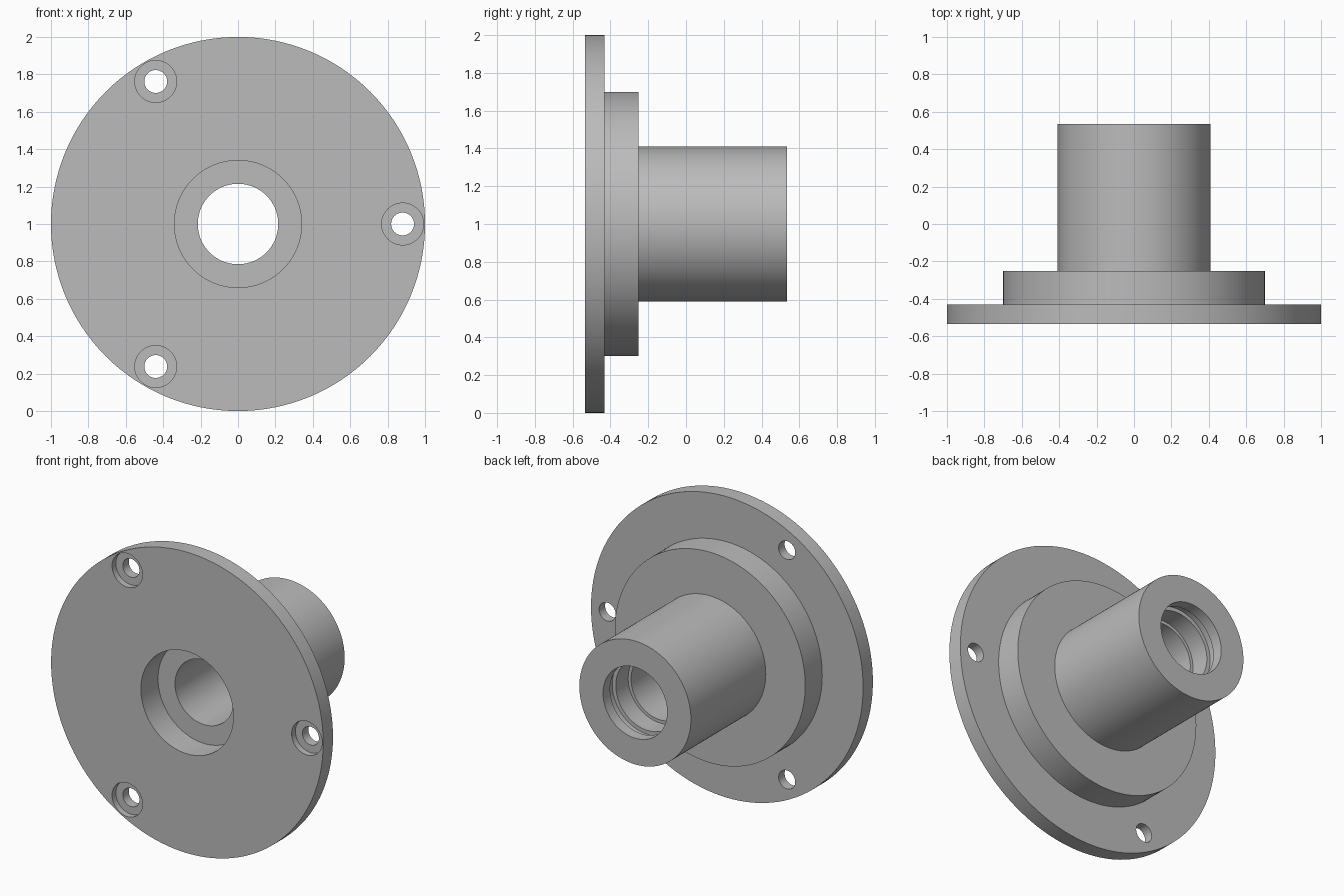
import bpy, bmesh, math
from mathutils import Matrix, Vector

cube = bpy.data.objects.get("Cube")
if cube:
    bpy.data.objects.remove(cube, do_unlink=True)

# Single plain metal colour
metal = bpy.data.materials.new("grey_metal")
metal.use_nodes = True
grey = (0.5, 0.5, 0.5, 1)
metal.diffuse_color = grey
metal.node_tree.nodes["Principled BSDF"].inputs["Base Color"].default_value = grey

FRONT, BACK = -0.534, 0.534
CENTRE_Z = 1.0


def lathe(name, profile, steps, x=0.0, z=CENTRE_Z):
    """Spin a closed (radius, y) profile about the y axis."""
    bm = bmesh.new()
    verts = [bm.verts.new((r, y, 0)) for r, y in profile]
    edges = [bm.edges.new((a, b)) for a, b in zip(verts, verts[1:] + verts[:1])]
    bmesh.ops.spin(bm, geom=verts + edges, cent=(0, 0, 0), axis=(0, 1, 0),
                   angle=math.tau, steps=steps, use_merge=True)
    bmesh.ops.remove_doubles(bm, verts=bm.verts, dist=1e-5)
    # Drop zero-width faces left on the axis of solid profiles
    bmesh.ops.dissolve_degenerate(bm, dist=1e-6, edges=bm.edges)
    bmesh.ops.recalc_face_normals(bm, faces=bm.faces)
    bmesh.ops.translate(bm, verts=bm.verts, vec=Vector((x, 0, z)))
    mesh = bpy.data.meshes.new(name)
    bm.to_mesh(mesh)
    bm.free()
    obj = bpy.data.objects.new(name, mesh)
    bpy.context.collection.objects.link(obj)
    mesh.materials.append(metal)
    return obj


# Flange, shoulder and sleeve, with the stepped bore and its inner groove
housing = lathe("flanged_housing", [
    (0.34, FRONT), (1.0, FRONT), (1.0, -0.431),
    (0.7, -0.431), (0.7, -0.252),
    (0.41, -0.252), (0.41, BACK),
    (0.236, BACK), (0.236, 0.46),
    (0.262, 0.46), (0.262, 0.40),
    (0.236, 0.40), (0.236, 0.27),
    (0.215, 0.27), (0.215, -0.354), (0.34, -0.354),
], 128)


def cut(target, cutter):
    cutter.hide_render = True
    mod = target.modifiers.new("cut", "BOOLEAN")
    mod.operation, mod.solver, mod.object = "DIFFERENCE", "EXACT", cutter
    bpy.context.view_layer.objects.active = target
    bpy.ops.object.modifier_apply(modifier=mod.name)
    bpy.data.objects.remove(cutter, do_unlink=True)


# Three counterbored bolt holes around the flange
for i in range(3):
    angle = math.tau * i / 3
    cutter = lathe("bolt_hole_cutter", [
        (0, -0.6), (0.112, -0.6), (0.112, FRONT + 0.04),
        (0.061, FRONT + 0.04), (0.061, -0.4), (0, -0.4),
    ], 48, 0.88 * math.cos(angle), CENTRE_Z + 0.88 * math.sin(angle))
    cut(housing, cutter)

# Smooth round walls, sharp rims
bpy.ops.object.select_all(action="DESELECT")
housing.select_set(True)
bpy.context.view_layer.objects.active = housing
bpy.ops.object.shade_smooth_by_angle(angle=math.radians(30))
